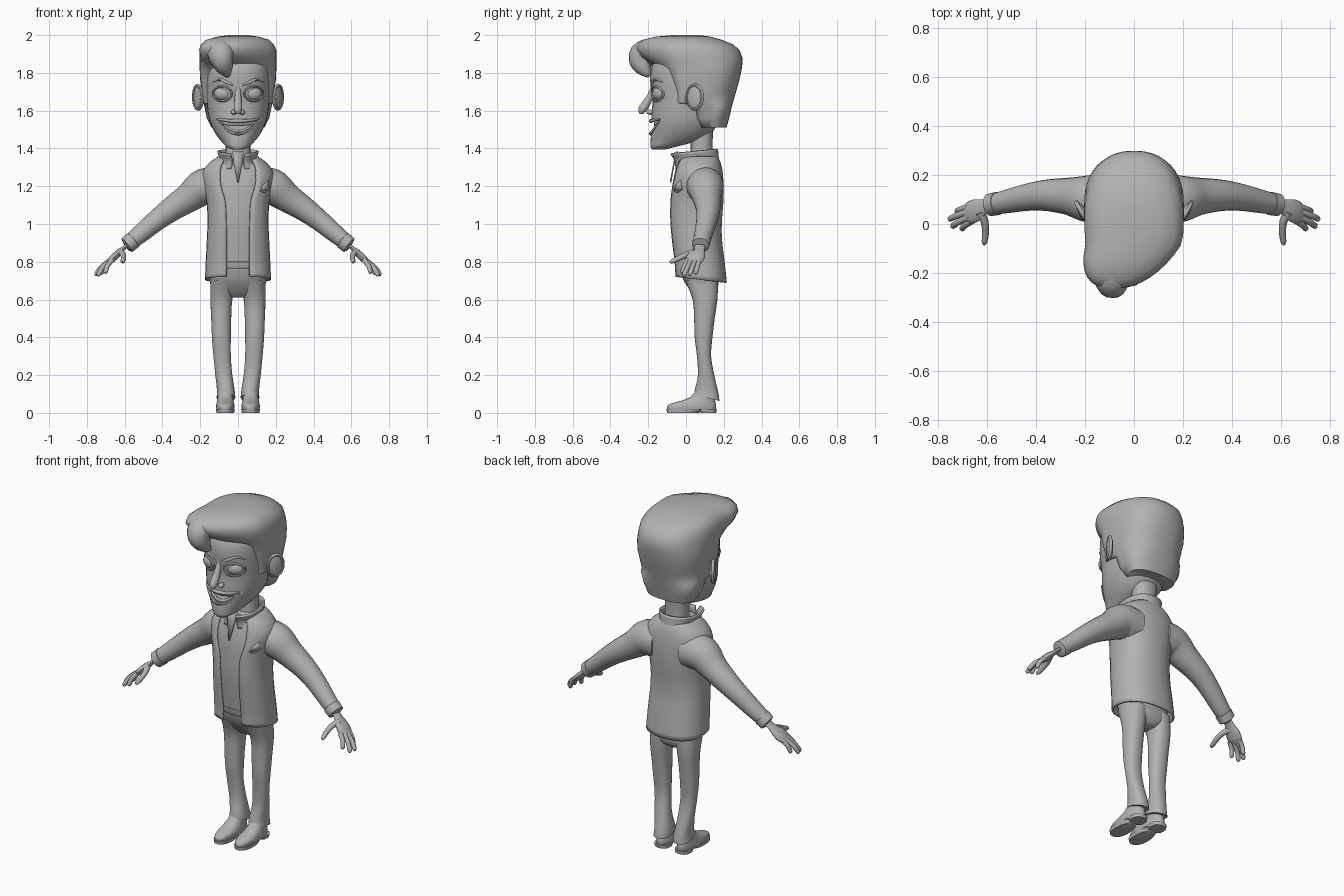
import bpy, bmesh, math
from mathutils import Vector

if "Cube" in bpy.data.objects:
    bpy.data.objects.remove(bpy.data.objects["Cube"])

mat = bpy.data.materials.new("plain_grey")
mat.diffuse_color = (0.45, 0.45, 0.45, 1)
mat.use_nodes = True
mat.node_tree.nodes["Principled BSDF"].inputs["Base Color"].default_value = mat.diffuse_color


def finish(name, bm, mirror=False, thick=0, angle=45):
    bmesh.ops.recalc_face_normals(bm, faces=bm.faces)
    me = bpy.data.meshes.new(name)
    bm.to_mesh(me)
    bm.free()
    ob = bpy.data.objects.new(name, me)
    bpy.context.collection.objects.link(ob)
    me.materials.append(mat)
    bpy.ops.object.select_all(action='DESELECT')
    ob.select_set(True)
    bpy.context.view_layer.objects.active = ob
    bpy.ops.object.shade_smooth_by_angle(angle=math.radians(angle))
    if thick:
        m = ob.modifiers.new("thickness", 'SOLIDIFY')
        m.thickness, m.offset = thick, 0
    if mirror:
        ob.modifiers.new("mirror", 'MIRROR').use_mirror_merge = False
    return ob


def skin(name, rings, closed=True, caps=True, **kw):
    """Bridge a list of equal-length point rings."""
    bm = bmesh.new()
    rows = [[bm.verts.new(p) for p in r] for r in rings]
    n = len(rows[0])
    for a, b in zip(rows, rows[1:]):
        for i in range(n if closed else n - 1):
            j = (i + 1) % n
            bm.faces.new((a[i], a[j], b[j], b[i]))
    if closed and caps:
        bm.faces.new(rows[0])
        bm.faces.new(rows[-1])
    return finish(name, bm, **kw)


def smooth_rows(rows, k=3):
    """Catmull-Rom resampling of parameter rows."""
    out, e = [], [rows[0]] + list(rows) + [rows[-1]]
    for a, b, c, d in zip(e, e[1:], e[2:], e[3:]):
        for s in range(k):
            t = s / k
            out.append([0.5 * (2 * q + (r - p) * t + (2 * p - 5 * q + 4 * r - w) * t * t
                               + (3 * q - p - 3 * r + w) * t ** 3) for p, q, r, w in zip(a, b, c, d)])
    return out + [list(rows[-1])]


def ring(z, cx, yf, yb, rx, p=2.3, tilt=0, gap=0, n=28):
    """Horizontal superellipse between yf and yb, optionally open at the front."""
    mid, half = (yf + yb) / 2, (yb - yf) / 2
    a = math.asin(min(1, (gap / rx)) ** (p / 2)) if gap else 0
    pts = []
    for i in range(n):
        t = a + (2 * math.pi - 2 * a) * i / (n - 1 if gap else n)
        s, c = math.sin(t), math.cos(t)
        q = p if c > 0 else 2.3
        x = cx + rx * math.copysign(abs(s) ** (2 / q), s)
        y = mid - half * math.copysign(abs(c) ** (2 / q), c)
        pts.append(Vector((x, y, z + tilt * (y - mid))))
    return pts


def body(name, rows, k=3, **kw):
    return skin(name, [ring(*r) for r in (smooth_rows(rows, k) if k > 1 else rows)], **kw)


def tube(name, path, flat=1, n=12, k=3, loop=False, ref=(0, 1, 0.01), **kw):
    """Sweep along (x, y, z, radius) points; flat squashes the cross-section."""
    P = smooth_rows(path, k) if k > 1 else path
    C = [Vector(p[:3]) for p in P]
    rings = []
    for i, c in enumerate(C):
        d = (C[(i + 1) % len(C)] - C[i - 1]) if loop else (C[min(i + 1, len(C) - 1)] - C[max(i - 1, 0)])
        d.normalize()
        u = Vector(ref)
        u = (u - d * u.dot(d)).normalized()
        v = d.cross(u)
        rings.append([c + P[i][3] * (u * math.cos(t) + v * flat * math.sin(t))
                      for t in (2 * math.pi * j / n for j in range(n))])
    if loop:
        rings.append(rings[0])
    return skin(name, rings, caps=not loop, **kw)


def ball(name, loc, scale, rot=0, **kw):
    bm = bmesh.new()
    bmesh.ops.create_uvsphere(bm, u_segments=20, v_segments=12, radius=1)
    for v in bm.verts:
        x, y, z = (a * b for a, b in zip(v.co, scale))
        c, s = math.cos(rot), math.sin(rot)
        v.co = Vector((x * c - y * s, x * s + y * c, z)) + Vector(loc)
    return finish(name, bm, **kw)


# head: (z, centre x, front y, back y, half width, squareness)
HEAD = [(1.395, 0, -.18, -.11, .03, 2.2), (1.41, 0, -.187, -.05, .062, 2.2), (1.44, 0, -.188, .06, .09, 2.2),
        (1.48, 0, -.185, .13, .12, 2.2), (1.53, 0, -.184, .17, .145, 2.2), (1.58, 0, -.182, .19, .158, 2.2),
        (1.65, 0, -.178, .2, .167, 2.2), (1.72, 0, -.186, .2, .171, 2.2), (1.79, 0, -.19, .2, .172, 2.2),
        (1.86, 0, -.17, .19, .165, 2.2), (1.92, 0, -.1, .12, .1, 2.2)]


def face_y(x, z):
    for a, b in zip(HEAD, HEAD[1:]):
        if a[0] <= z <= b[0]:
            t = (z - a[0]) / (b[0] - a[0])
            _, _, yf, yb, rx, p = (m + (n - m) * t for m, n in zip(a, b))
            return (yf + yb) / 2 - (yb - yf) / 2 * max(0, 1 - (abs(x) / rx) ** p) ** (1 / p)


head = body("head", HEAD)

# mouth opening cut into the face
xs = [-.11 + .22 * i / 16 for i in range(17)]
top = lambda x: 1.555 - .010 * (1 - (x / .11) ** 2)
low = lambda x: 1.553 - .075 * (1 - (x / .11) ** 2)
outline = [(x, top(x)) for x in xs] + [(x, low(x)) for x in xs[-2:0:-1]]
cutter = skin("mouth_cutter", [[(x, y, z) for x, z in outline] for y in (-.4, -.085)])
cutter.hide_render = True
m = head.modifiers.new("mouth", 'BOOLEAN')
m.operation, m.object, m.solver = 'DIFFERENCE', cutter, 'EXACT'
bpy.context.view_layer.objects.active = head
bpy.ops.object.modifier_apply(modifier="mouth")
bpy.data.objects.remove(cutter)

# teeth and lips follow the face
txs = [x * .88 for x in xs]
for name, za, zb in (("upper_teeth", lambda x: top(x) + .004, lambda x: max(top(x) - .026, low(x))),
                     ("lower_teeth", lambda x: min(low(x) + .02, top(x)), lambda x: low(x) - .004)):
    skin(name, [[(x, face_y(x, f(x)) + .018, f(x)) for x in txs] for f in (za, zb)], closed=False, thick=.008)
for name, f, r in (("upper_lip", top, .010), ("lower_lip", low, .008)):
    tube(name, [(x, face_y(x, f(x)) - .002, f(x), r * (1.15 - abs(x) / .16)) for x in xs], k=1, n=8, ref=(0, 0, 1))

# eyes, lids and brows
ex, ez = .083, 1.69
ball("eye", (ex, face_y(ex, ez) + .018, ez), (.046, .03, .036), rot=.35, mirror=True)
lid = []
for i in range(24):
    t = 2 * math.pi * i / 24
    x, z = ex + .05 * math.cos(t), ez + .039 * math.sin(t)
    lid.append((x, face_y(x, z) + .001, z, .006))
tube("eyelid", lid, k=1, n=8, loop=True, ref=(.3, -1, .01), mirror=True)
tube("eyebrow", [(x, face_y(x, z) + .001, z, r) for x, z, r in
                 ((.025, 1.735, .004), (.06, 1.75, .009), (.1, 1.766, .008), (.135, 1.75, .003))],
     n=8, ref=(0, 0, 1), mirror=True)

# nose
tube("nose", [(0, -.17, 1.735, .012), (0, -.188, 1.68, .017), (0, -.215, 1.63, .022),
              (0, -.233, 1.603, .021), (0, -.235, 1.583, .010)], ref=(1, 0, 0))
ball("nostril", (.022, -.19, 1.592), (.016, .02, .014), mirror=True)

# ears
ball("ear", (.208, .045, 1.67), (.017, .047, .07), rot=-.5, mirror=True)
tube("ear_rim", [(.213 + .022 * math.cos(t), .047 + .04 * math.cos(t), 1.672 + .062 * math.sin(t), .009)
                 for t in (2 * math.pi * i / 20 for i in range(20))], k=1, n=8, loop=True,
     ref=(1, -.5, .01), mirror=True)

# hair, leaning to one side towards the front
HAIR = [(1.51, 0, .07, .215, .14, 4), (1.56, 0, .045, .228, .165, 5), (1.63, 0, .03, .245, .18, 6),
        (1.64, 0, -.055, .248, .184, 6), (1.70, 0, -.06, .265, .19, 6), (1.76, 0, -.08, .282, .2, 5),
        (1.82, 0, -.125, .295, .203, 3.2), (1.85, 0, -.18, .299, .204, 2.6), (1.88, 0, -.23, .298, .204, 2.3),
        (1.92, 0, -.265, .284, .203, 2.3), (1.95, 0, -.26, .25, .19, 2.3), (1.975, 0, -.23, .19, .165, 2.3),
        (1.992, 0, -.16, .13, .11, 2.2), (2.0, 0, -.07, .07, .05, 2.2)]
rings = [ring(*r, n=40) for r in HAIR]
for r in rings:
    for v in r:
        v.x -= max(0, -.08 - v.y) * .45 if v.z > 1.8 else 0
skin("hair", rings, angle=60)
tube("hair_quiff", [(-.07, -.10, 1.90, .07), (-.085, -.17, 1.908, .073), (-.09, -.225, 1.9, .072),
                    (-.085, -.243, 1.868, .06), (-.07, -.225, 1.825, .045), (-.055, -.195, 1.785, .015)],
     n=16, ref=(1, 0, 0), angle=60)

# neck
body("neck", [(1.25, 0, .01, .15, .07), (1.4, 0, .025, .14, .065), (1.5, 0, .02, .145, .07)])

# torso: jacket shell open at the front, filled by the shirt
TORSO = [(.705, 0, -.055, .212, .17, 2.5, -.12, .06), (.80, 0, -.06, .2, .166, 2.5, 0, .06),
         (.92, 0, -.075, .186, .16, 2.5, 0, .06), (1.02, 0, -.084, .186, .156, 2.5, 0, .062),
         (1.12, 0, -.084, .194, .162, 2.5, 0, .068), (1.2, 0, -.08, .195, .178, 2.4, 0, .09),
         (1.27, 0, -.066, .19, .183, 2.3, 0, .095), (1.32, 0, -.052, .18, .15, 2.3, 0, .085),
         (1.355, 0, -.03, .165, .1, 2.3, 0, .06)]
body("jacket", TORSO, closed=False, thick=.01)
body("shirt", [(z, 0, a + .007, b - .012, w - .012, p) for z, _, a, b, w, p, _, _ in TORSO[1:]])
body("collar", [(1.29, 0, -.055, .178, .11, 2.3, 0, .035), (1.34, 0, -.06, .17, .095, 2.3, .05, .03),
                (1.385, 0, -.085, .165, .106, 2.3, .1, .04)], closed=False, thick=.01)
skin("shirt_placket", [[(-.03, -.045, 1.385), (.03, -.045, 1.385)], [(-.024, -.062, 1.33), (.024, -.062, 1.33)],
                       [(-.003, -.082, 1.22), (.003, -.082, 1.22)]], closed=False, thick=.008)

# breast pocket with folded cloth
tube("pocket_welt", [(.112, -.062, 1.178, .004), (.14, -.046, 1.17, .005), (.165, -.018, 1.188, .004)],
     n=8, ref=(0, 0, 1))
skin("pocket_cloth", [[(.122, -.062, 1.175), (.165, -.022, 1.185)], [(.13, -.052, 1.205), (.16, -.028, 1.232)]],
     closed=False, thick=.008)

# arms
tube("sleeve", [(.09, .1, 1.2, .1), (.18, .102, 1.196, .098), (.26, .112, 1.14, .078), (.35, .117, 1.08, .065),
                (.43, .11, 1.02, .056), (.51, .094, .953, .049), (.575, .08, .9, .042)], n=20, k=4, mirror=True)
tube("cuff", [(.552, .085, .917, .038), (.556, .084, .914, .048), (.588, .078, .888, .046), (.594, .077, .884, .03)],
     n=18, k=1, mirror=True)

# hands
tube("palm", [(.575, .078, .898, .026), (.61, .07, .868, .03), (.64, .058, .84, .045), (.668, .046, .813, .047),
              (.688, .038, .795, .032)], flat=.4, n=16, mirror=True)
FINGERS = [((.665, .01, .81), (.705, -.022, .74)), ((.678, .027, .805), (.745, -.012, .726)),
           ((.683, .048, .803), (.757, .018, .729)), ((.675, .07, .81), (.727, .05, .735))]
for i, (a, b) in enumerate(FINGERS):
    a, b = Vector(a), Vector(b)
    mid = (a + b) / 2 + Vector((.006, 0, .004))
    tube(f"finger_{i + 1}", [(*a, .014), (*mid, .013), (*a.lerp(b, .9), .012), (*b, .005)], n=10, mirror=True)
tube("thumb", [(.63, .05, .853, .02), (.61, .01, .84, .016), (.606, -.035, .82, .014), (.61, -.072, .803, .012),
               (.612, -.085, .797, .005)], n=10, ref=(1, 0, .1), mirror=True)

# trousers
body("trouser_seat", [(.61, 0, .06, .14, .05), (.64, 0, .03, .165, .125), (.70, 0, -.012, .172, .15),
                      (.77, 0, -.035, .17, .148), (.82, 0, -.04, .17, .145)])
body("belt", [(.765, 0, -.05, .178, .15), (.77, 0, -.054, .18, .153), (.8, 0, -.056, .18, .153),
              (.806, 0, -.05, .178, .15)], k=1)
body("trouser_leg", [(.70, .078, -.005, .17, .068, 2.3, 0), (.6, .088, .035, .166, .058, 2.3, 0),
                     (.5, .089, .043, .152, .053, 2.3, 0), (.4, .088, .046, .14, .05, 2.3, 0),
                     (.3, .084, .058, .133, .046, 2.3, 0), (.2, .075, .063, .15, .045, 2.3, -.05),
                     (.115, .064, .048, .172, .047, 2.3, -.2), (.08, .064, .043, .177, .05, 2.3, -.25)],
     mirror=True)

# shoes
body("shoe", [(.018, .067, -.1, .158, .046), (.035, .067, -.1, .16, .049), (.048, .067, -.083, .158, .047),
              (.062, .067, -.035, .155, .044), (.085, .067, .025, .15, .04), (.13, .067, .06, .15, .036)],
     k=2, mirror=True)
body("sole", [(0, .067, -.1, .07, .046), (.02, .067, -.104, .10, .05)], k=1, mirror=True)
body("heel", [(0, .067, .08, .16, .043, 4), (.02, .067, .07, .163, .047, 4)], k=1, mirror=True)
